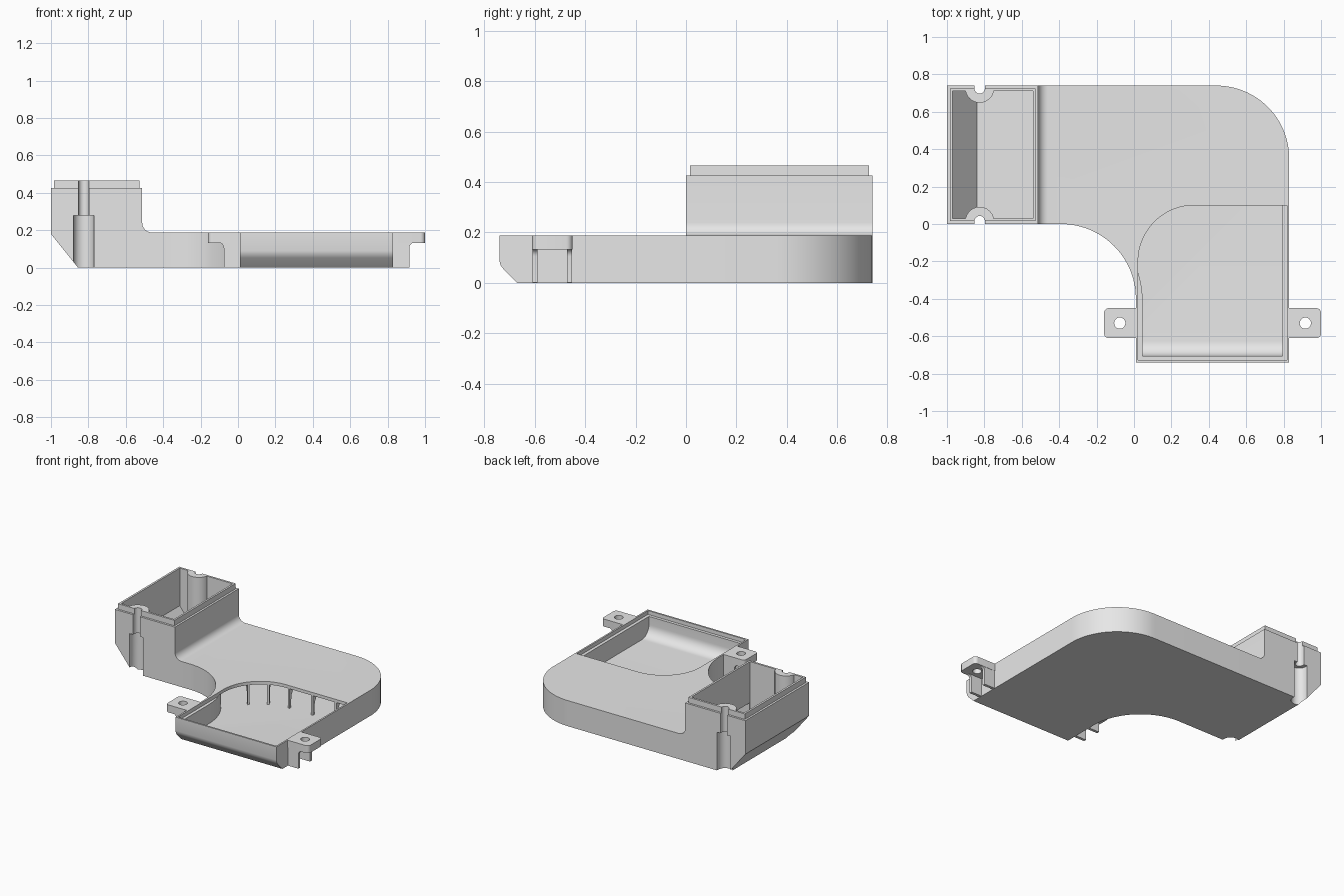
import bpy, bmesh, math
from mathutils import Vector

if "Cube" in bpy.data.objects:
    bpy.data.objects.remove(bpy.data.objects["Cube"])

grey = bpy.data.materials.new("plain_grey")
grey.diffuse_color = (0.8, 0.8, 0.8, 1)
grey.use_nodes = True
grey.node_tree.nodes["Principled BSDF"].inputs["Base Color"].default_value = grey.diffuse_color


def arc(cx, cy, r, a0, a1, n=24):
    return [(cx + r * math.cos(math.radians(a0 + (a1 - a0) * i / n)),
             cy + r * math.sin(math.radians(a0 + (a1 - a0) * i / n))) for i in range(n + 1)]


def rect(x0, y0, x1, y1):
    return [(x0, y0), (x1, y0), (x1, y1), (x0, y1)]


def prism(name, pts, lo, hi, axis="z"):
    """Extrude a closed profile along one axis."""
    put = {"z": lambda a, b, h: (a, b, h),
           "y": lambda a, b, h: (a, h, b),
           "x": lambda a, b, h: (h, a, b)}[axis]
    bm = bmesh.new()
    low = [bm.verts.new(put(a, b, lo)) for a, b in pts]
    top = [bm.verts.new(put(a, b, hi)) for a, b in pts]
    bm.faces.new(low)
    bm.faces.new(top)
    for i in range(len(pts)):
        j = (i + 1) % len(pts)
        bm.faces.new((low[i], low[j], top[j], top[i]))
    bmesh.ops.recalc_face_normals(bm, faces=bm.faces)
    me = bpy.data.meshes.new(name)
    bm.to_mesh(me)
    bm.free()
    me.materials.append(grey)
    ob = bpy.data.objects.new(name, me)
    bpy.context.collection.objects.link(ob)
    return ob


def combine(a, b, op):
    """Apply a boolean to a and remove the tool b."""
    m = a.modifiers.new("bool", "BOOLEAN")
    m.object, m.operation, m.solver = b, op, "EXACT"
    bpy.context.view_layer.update()
    me = bpy.data.meshes.new_from_object(a.evaluated_get(bpy.context.evaluated_depsgraph_get()))
    a.modifiers.clear()
    a.data = me
    bpy.data.objects.remove(b)


def duct_outline(d, x0):
    """Bent duct plan, inset by d and starting at x0."""
    return ([(x0, d)] + arc(-0.39, -0.4, 0.4 + d, 90, 0)
            + [(0.01 + d, -0.74 + d), (0.83 - d, -0.74 + d)]
            + arc(0.44, 0.35, 0.39 - d, 0, 90) + [(x0, 0.74 - d)])


TOP = 0.188
SCREW_X = -0.825

# Outer shell: bent duct, tall box with fillet and sloped end, raised lip
body = prism("duct_body", duct_outline(0, -0.7), 0, TOP)
box = ([(-1, 0.18), (-0.855, 0), (-0.46, 0)]
       + arc(-0.46, TOP + 0.052, 0.052, 270, 180, 10) + [(-0.512, 0.426), (-1, 0.426)])
combine(body, prism("box", box, 0, 0.74, "y"), "UNION")
combine(body, prism("lip", rect(-0.985, 0.015, -0.527, 0.725), 0.35, 0.466), "UNION")

# Rounded slope under the front end
slope = [(-0.8, -0.05), (-0.8, 0.09), (-0.74, 0.09), (-0.735, 0.07), (-0.722, 0.052),
         (-0.67, 0), (-0.62, -0.05)]
combine(body, prism("slope", slope, -0.05, 0.9, "x"), "DIFFERENCE")

# Hollow interior, rounded at the front, leaving the two screw bosses
cavity = prism("cavity", duct_outline(0.035, -0.75), 0.02, 0.165)
corner = [(-0.8, -0.05), (-0.8, 0.1)] + arc(-0.625, 0.1, 0.08, 180, 270, 10) + [(-0.625, -0.05)]
combine(cavity, prism("corner", corner, 0, 0.9, "x"), "DIFFERENCE")
well = [(-0.97, 0.19), (-0.84, 0.021), (-0.541, 0.021), (-0.541, 0.6), (-0.97, 0.6)]
combine(cavity, prism("well", well, 0.03, 0.71, "y"), "UNION")
for y in (0.015, 0.725):
    combine(cavity, prism("boss", arc(SCREW_X, y, 0.077, 0, 345, 23), -0.1, 0.8), "DIFFERENCE")
combine(body, cavity, "DIFFERENCE")

# Arched top opening with a stepped ledge
arch = [(0.022, -0.727), (0.818, -0.727), (0.818, 0.1)] + arc(0.322, -0.2, 0.3, 90, 180)
combine(body, prism("opening", arch, 0.16, 0.3), "DIFFERENCE")

# Screw channels: narrow slot over a wide counterbore
for y, s in ((0.015, -1), (0.725, 1)):
    for r, top in ((0.028, 0.6), (0.055, 0.28)):
        a0 = 0 if s < 0 else 180
        slot = arc(SCREW_X, y, r, a0, a0 + 180, 16) + [(SCREW_X + s * r, y + s * 0.1),
                                                     (SCREW_X - s * r, y + s * 0.1)]
        combine(body, prism("slot", slot, -0.1, top), "DIFFERENCE")

# Mounting ears with a screw hole and two ribs each
for side, edge, name in ((1, 0.822, "right"), (-1, 0.018, "left")):
    def mx(pts):
        return [(edge + side * a, b) for a, b in pts]
    plan = ([(0, -0.61)] + arc(0.153, -0.585, 0.025, -90, 0, 6)
            + arc(0.153, -0.475, 0.025, 0, 90, 6) + [(0, -0.45)])
    ear = prism(name + "_ear", mx(plan), 0.133, TOP)
    combine(ear, prism("hole", mx(arc(0.094, -0.53, 0.03, 0, 345, 23)), 0, 0.4), "DIFFERENCE")
    rib = [(0, 0.001), (0.094, 0.001)] + arc(0.124, 0.105, 0.03, 180, 90, 6) + [(0.124, 0.14), (0, 0.14)]
    for k, y in enumerate((-0.608, -0.472)):
        prism(f"{name}_ear_rib_{k + 1}", mx(rib), y, y + 0.02, "y")

# Thin tapered struts under the arched edge
spots = [(Vector((0.322 + 0.3 * math.cos(t), -0.2 + 0.3 * math.sin(t))), t)
         for t in (math.radians(140), math.radians(115))]
spots += [(Vector((x, 0.1)), math.pi / 2) for x in (0.34, 0.53, 0.72)]
for k, (p, t) in enumerate(spots):
    strut = prism(f"edge_strut_{k + 1}",
                  [(0.002, 0.015), (0.018, 0.015), (0.024, 0.11), (0.06, 0.17), (0.002, 0.17)],
                  -0.007, 0.007, "y")
    strut.location = (p.x, p.y, 0)
    strut.rotation_euler.z = t

# Smooth curved walls, crisp edges
bpy.ops.object.select_all(action="DESELECT")
for ob in bpy.context.scene.objects:
    ob.select_set(True)
bpy.context.view_layer.objects.active = body
bpy.ops.object.shade_smooth_by_angle(angle=math.radians(25))
